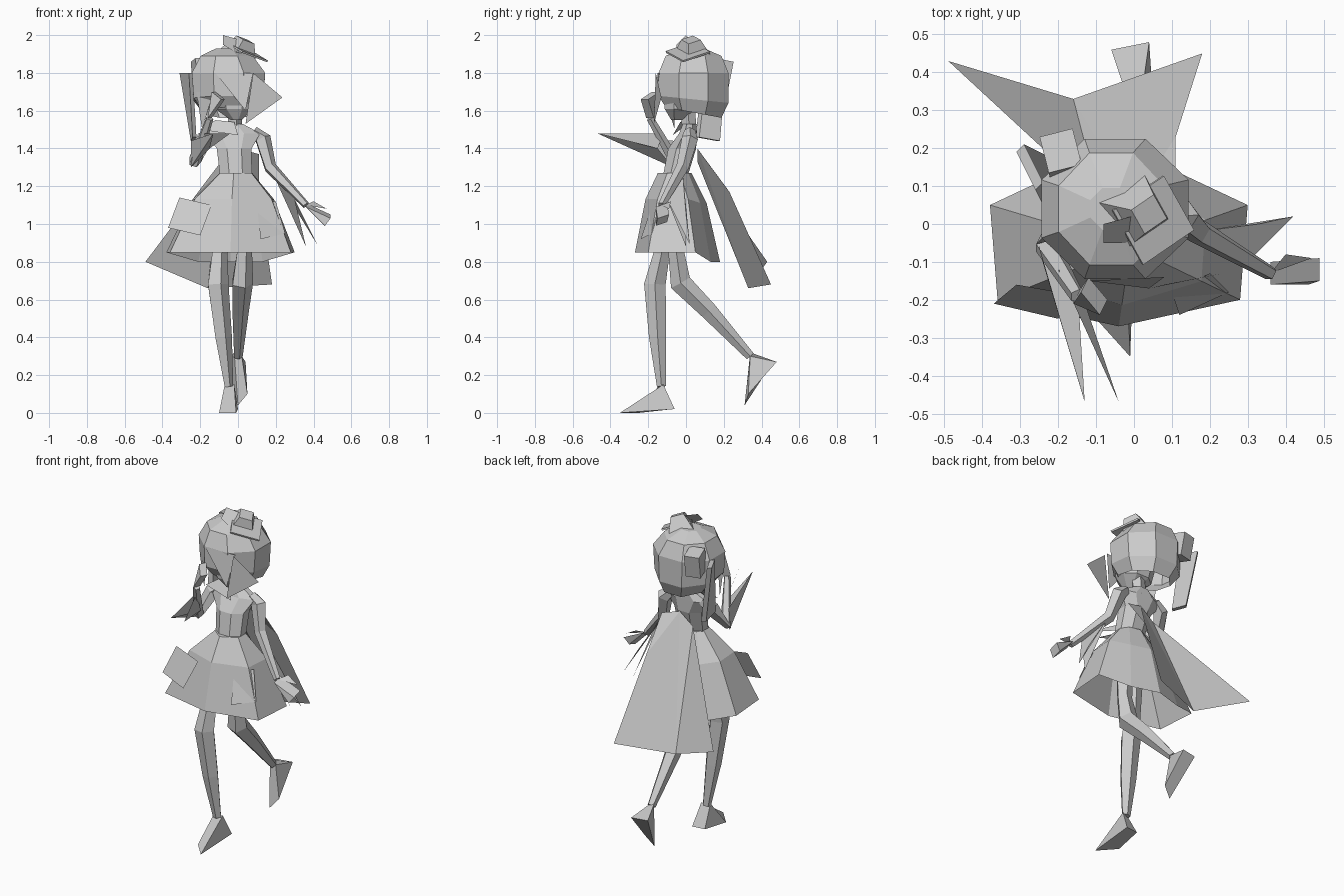
import bpy, bmesh, math
from mathutils import Vector

default_cube = bpy.data.objects.get("Cube")
if default_cube:
    bpy.data.objects.remove(default_cube, do_unlink=True)

grey = bpy.data.materials.new("plain grey")
grey.use_nodes = True
color = (.6, .6, .6, 1)
grey.diffuse_color = color
grey.node_tree.nodes["Principled BSDF"].inputs["Base Color"].default_value = color


def finish(name, bm):
    """Turn the mesh into a flat-shaded grey object."""
    bmesh.ops.recalc_face_normals(bm, faces=bm.faces)
    mesh = bpy.data.meshes.new(name)
    bm.to_mesh(mesh)
    bm.free()
    mesh.materials.append(grey)
    part = bpy.data.objects.new(name, mesh)
    bpy.context.collection.objects.link(part)
    return part


def bridge(name, rings, open_start=False):
    """Skin a list of rings that have equal point counts."""
    bm = bmesh.new()
    loops = [[bm.verts.new(point) for point in ring] for ring in rings]
    count = len(loops[0])
    for lower, upper in zip(loops, loops[1:]):
        for i in range(count):
            j = (i + 1) % count
            bm.faces.new((lower[i], lower[j], upper[j], upper[i]))
    if not open_start:
        bm.faces.new(reversed(loops[0]))
    bm.faces.new(loops[-1])
    return finish(name, bm)


def oval(center, rx, ry, tilt=0, sides=8):
    """Flat ring around a center; tilt raises its back edge."""
    ring = []
    for i in range(sides):
        angle = math.tau * (i + .5) / sides
        across, along = math.cos(angle), math.sin(angle)
        ring.append(Vector(center) + Vector((rx * across, ry * along, tilt * along)))
    return ring


def limb(name, joints, radii, sides=5):
    """Tapered tube that follows the joints."""
    points = [Vector(joint) for joint in joints]
    last = len(points) - 1
    rings = []
    for i, (point, radius) in enumerate(zip(points, radii)):
        heading = (points[min(i + 1, last)] - points[max(i - 1, 0)]).normalized()
        side = Vector((1, 0, 0))
        side = (side - heading * side.dot(heading)).normalized()
        front = heading.cross(side)
        angles = [math.tau * k / sides for k in range(sides)]
        rings.append([point + radius * (side * math.cos(a) + front * math.sin(a))
                      for a in angles])
    return bridge(name, rings)


def wedge(name, outline, thickness):
    """Solid slab: the outline pushed out both ways along a vector."""
    push = Vector(thickness)
    return bridge(name, [[Vector(point) + push * way for point in outline]
                         for way in (-1, 1)])


def sheet(name, *outlines):
    """Thin cloth or hair made of separate flat pieces."""
    bm = bmesh.new()
    for outline in outlines:
        bm.faces.new([bm.verts.new(point) for point in outline])
    bmesh.ops.remove_doubles(bm, verts=bm.verts, dist=.001)
    return finish(name, bm)


def block(name, location, size, rotation, taper=1):
    """Box whose top face is narrowed by the taper."""
    bm = bmesh.new()
    bmesh.ops.create_cube(bm, size=1)
    for vert in bm.verts:
        if vert.co.z > 0:
            vert.co.x *= taper
            vert.co.y *= taper
        vert.co *= Vector(size)
    part = finish(name, bm)
    part.location = location
    part.rotation_euler = rotation
    return part


# Hair cap (open below), face and neck
bridge("hair_cap", [
    oval((-.04, .04, 1.59), .15, .16, tilt=-.03),
    oval((-.05, .04, 1.66), .2, .2, tilt=-.02),
    oval((-.05, .04, 1.8), .21, .2),
    oval((-.06, .04, 1.89), .15, .16),
    oval((-.06, .04, 1.93), .06, .06)], open_start=True)
bridge("face", [
    oval((-.01, -.05, 1.55), .03, .03),
    oval((-.02, -.03, 1.61), .11, .09),
    oval((-.03, -.02, 1.75), .13, .11)])
limb("neck", [(-.02, .02, 1.48), (-.02, .01, 1.6)], (.04, .04))

# Hair locks and bun
sheet("front_lock", [(.08, -.16, 1.8), (.04, -.17, 1.53), (.235, -.13, 1.67)])
sheet("fringe", [(-.12, -.15, 1.8), (.04, -.17, 1.6), (.08, -.14, 1.8)])
sheet("side_lock", [(-.22, -.06, 1.7), (-.19, -.06, 1.5), (-.13, -.12, 1.7)])
wedge("tail_lock", [(-.3, .2, 1.8), (-.25, .1, 1.8), (-.23, .06, 1.46),
                    (-.24, .17, 1.44)], (.01, .01, 0))
block("hair_bun", (-.19, .18, 1.8), (.09, .1, .14), (-.2, 0, .25))

# Small tilted hat with brim and ribbon
tilt = (.3, .3, .6)
block("hat_crown", (.02, .03, 1.93), (.15, .15, .1), tilt, taper=.5)
block("hat_brim", (.05, .01, 1.91), (.17, .17, .01), tilt)
sheet("hat_ribbon", [(-.08, 0, 2), (-.08, -.05, 1.95), (0, -.05, 1.9), (.03, .03, 1.97)])

# Bodice and collar
bridge("bodice", [
    oval((-.01, -.06, 1.24), .09, .07),
    oval((-.02, -.02, 1.4), .1, .08),
    oval((-.03, .01, 1.48), .16, .05),
    oval((-.03, .02, 1.53), .06, .04)])
sheet("collar", [(-.2, -.03, 1.5), (0, -.07, 1.47), (-.02, -.03, 1.54), (-.12, 0, 1.55)])

# Flared skirt: half a hem is mirrored, then drawn in to the waist
half_hem = [(.17, .13), (.34, .05), (.32, -.2)]
outline = [(0, .18), *half_hem, (0, -.27)] + [(-x, y) for x, y in reversed(half_hem)]
waist_center = Vector((-.01, -.06, 1.27))
hem, middle, waist = [], [], []
for x, y in outline:
    low = Vector((x - .04, y, .8 if y > .1 else .85))
    outward = low - waist_center
    outward.z = 0
    high = waist_center + outward.normalized() * .09
    hem.append(low)
    middle.append(low.lerp(high, .6) + Vector((0, 0, .03)) + outward * .08)
    waist.append(high)
bridge("skirt", [hem, middle, waist], open_start=True)

# Loose square panels over the skirt
sheet("right_panel", [(-.31, -.16, 1.14), (-.37, -.21, .98), (-.2, -.25, .94), (-.14, -.19, 1.1)])
sheet("left_panel", [(.1, -.18, 1.1), (.12, -.24, .92), (.25, -.18, .95), (.2, -.13, 1.12)])

# Cape folded down the middle
neckline, left_fold = (0, .06, 1.4), (.11, .23, 1.17)
left_tip, right_tip, back_fold = (.18, .45, .68), (-.49, .43, .8), (-.16, .33, .66)
right_top = (-.09, .06, 1.33)
sheet("cape",
      [(.11, .08, 1.37), left_fold, neckline],
      [neckline, left_fold, left_tip, back_fold],
      [neckline, back_fold, right_top],
      [right_top, back_fold, right_tip])

# Legs: hip, hem, knee, calf, ankle
leg_radii = (.05, .045, .06, .048, .025)
limb("right_leg", [(-.09, -.11, 1), (-.1, -.13, .84), (-.11, -.165, .68),
                   (-.08, -.15, .4), (-.05, -.13, .14)], leg_radii)
limb("left_leg", [(.03, -.05, 1), (.03, -.05, .84), (.02, -.03, .69),
                  (.01, .12, .54), (0, .34, .3)], leg_radii)

# Pointed shoes: outer and inner outline of ankle, heel, toe
bridge("right_foot", [
    [(-.07, -.14, .15), (-.08, -.07, .02), (-.1, -.25, 0)],
    [(-.02, -.12, .15), (0, -.06, .02), (-.01, -.35, 0)]])
bridge("left_foot", [
    [(-.02, .34, .32), (-.06, .46, .27), (0, .31, .04)],
    [(.02, .34, .3), (.04, .48, .27), (.05, .33, .1)]])

# Arms: shoulder, sleeve top, elbow, wrist
arm_radii = (.03, .045, .035, .02)
left_wrist, right_wrist = (.36, -.13, 1.1), (-.15, -.19, 1.56)
left_elbow, right_elbow = (.17, -.02, 1.3), (-.23, -.06, 1.33)
limb("left_arm", [(.08, .02, 1.49), (.13, .02, 1.45), left_elbow, left_wrist], arm_radii)
limb("right_arm", [(-.13, .02, 1.49), (-.18, .01, 1.45), right_elbow, right_wrist], arm_radii)
wedge("left_hand", [left_wrist, (.49, -.12, 1.04), (.46, -.13, 1)], (0, .03, .01))
sheet("left_thumb", [left_wrist, (.4, -.08, 1.12), (.47, -.09, 1.08)])
wedge("right_hand", [right_wrist, (-.08, -.22, 1.66), (-.13, -.16, 1.7)], (.01, .02, 0))

# Hanging sleeve points on both arms
sheet("left_sleeve",
      [left_elbow, (.3, -.1, 1.13), (.42, .02, .89)],
      [left_elbow, (.3, -.1, 1.13), (.36, 0, .88)],
      [left_elbow, (.42, .02, .89), (.33, 0, 1.05)])
cuff = (-.25, -.07, 1.3)
sheet("right_sleeve",
      [(-.25, -.06, 1.44), cuff, (-.13, -.47, 1.48)],
      [(-.2, -.12, 1.48), (-.15, -.15, 1.4), (-.04, -.47, 1.48)],
      [cuff, (-.15, -.15, 1.4), (-.13, -.47, 1.48)])
